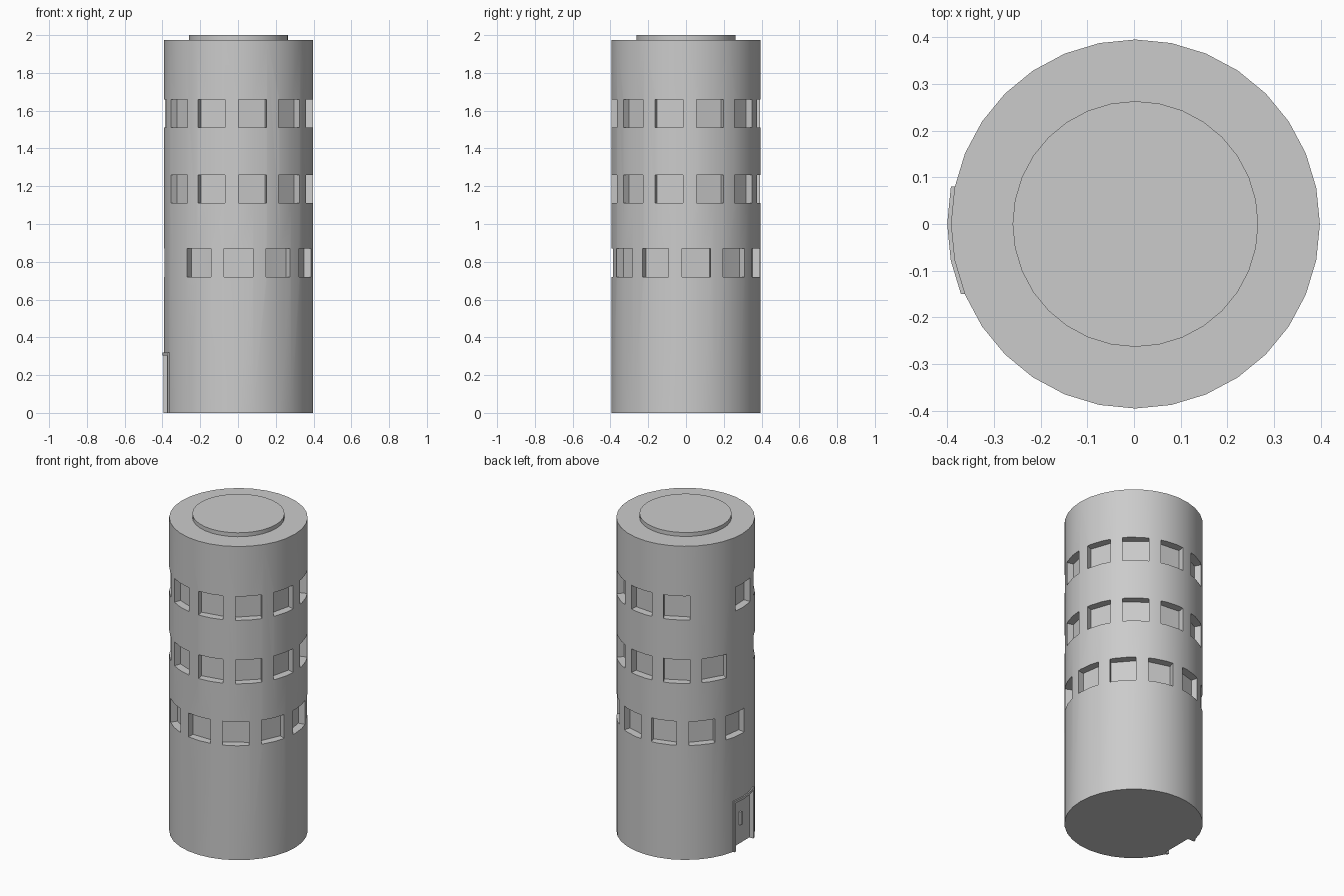
import bpy, bmesh, math
from mathutils import Matrix, Vector

if "Cube" in bpy.data.objects:
    bpy.data.objects.remove(bpy.data.objects["Cube"])

CX = 0.003           # tower axis, shifted slightly by the door frame
R = 0.395
STEP = 360 / 11


def new_object(name, bm):
    mesh = bpy.data.meshes.new(name)
    bm.to_mesh(mesh)
    bm.free()
    obj = bpy.data.objects.new(name, mesh)
    bpy.context.collection.objects.link(obj)
    return obj


def cylinder(name, r, z0, z1):
    bm = bmesh.new()
    bmesh.ops.create_cone(bm, cap_ends=True, segments=32, radius1=r, radius2=r,
                          depth=z1 - z0, matrix=Matrix.Translation((CX, 0, (z0 + z1) / 2)))
    return new_object(name, bm)


def add_box(bm, lo, hi, angle=0.0):
    """Box between two corners, turned about the tower axis."""
    lo, hi = Vector(lo), Vector(hi)
    turn = Matrix.Translation((CX, 0, 0)) @ Matrix.Rotation(math.radians(angle), 4, 'Z')
    m = turn @ Matrix.Translation((lo + hi) / 2) @ Matrix.Diagonal((*(hi - lo), 1))
    bmesh.ops.create_cube(bm, size=1, matrix=m)


def boxes(name, items):
    bm = bmesh.new()
    for item in items:
        add_box(bm, *item)
    return new_object(name, bm)


def boolean(obj, cutter, operation):
    mod = obj.modifiers.new("cut", 'BOOLEAN')
    mod.operation = operation
    mod.solver = 'EXACT'
    mod.object = cutter
    cutter.hide_render = True
    bpy.context.view_layer.objects.active = obj
    bpy.ops.object.modifier_apply(modifier=mod.name)


def smooth(obj):
    bpy.ops.object.select_all(action='DESELECT')
    obj.select_set(True)
    bpy.context.view_layer.objects.active = obj
    bpy.ops.object.shade_smooth_by_angle(angle=math.radians(30))


# Tower body and raised roof disc
tower = cylinder("tower_body", R, 0, 1.975)
roof = cylinder("roof_disc", 0.263, 1.97, 2.0)

# Window recesses: bottom height, first angle, index of the missing window
cuts = []
for z, start, missing in ((0.72, -90, 9), (1.11, -79, 8), (1.51, -79, 7)):
    for i in range(11):
        if i != missing:
            cuts.append(((0.345, -0.076, z), (0.5, 0.076, z + 0.15), start + i * STEP))
windows = boxes("window_cutter", cuts)
boolean(tower, windows, 'DIFFERENCE')

# Doorway recess
doorway = boxes("doorway_cutter", [((-0.5, -0.135, -0.1), (-0.35, 0.065, 0.305))])
boolean(tower, doorway, 'DIFFERENCE')

# Door frame following the wall curve
frame = cylinder("door_frame", R + 0.008, 0, 0.32)
frame_block = boxes("frame_cutter", [((-0.5, -0.15, -0.1), (-0.345, 0.08, 0.5))])
boolean(frame, frame_block, 'INTERSECT')
boolean(frame, doorway, 'DIFFERENCE')

# Door handle
handle = boxes("door_handle", [((-0.365, -0.045, 0.12), (-0.345, -0.03, 0.2))])

for cutter in (windows, doorway, frame_block):
    bpy.data.objects.remove(cutter, do_unlink=True)
for part in (tower, roof, frame):
    smooth(part)
